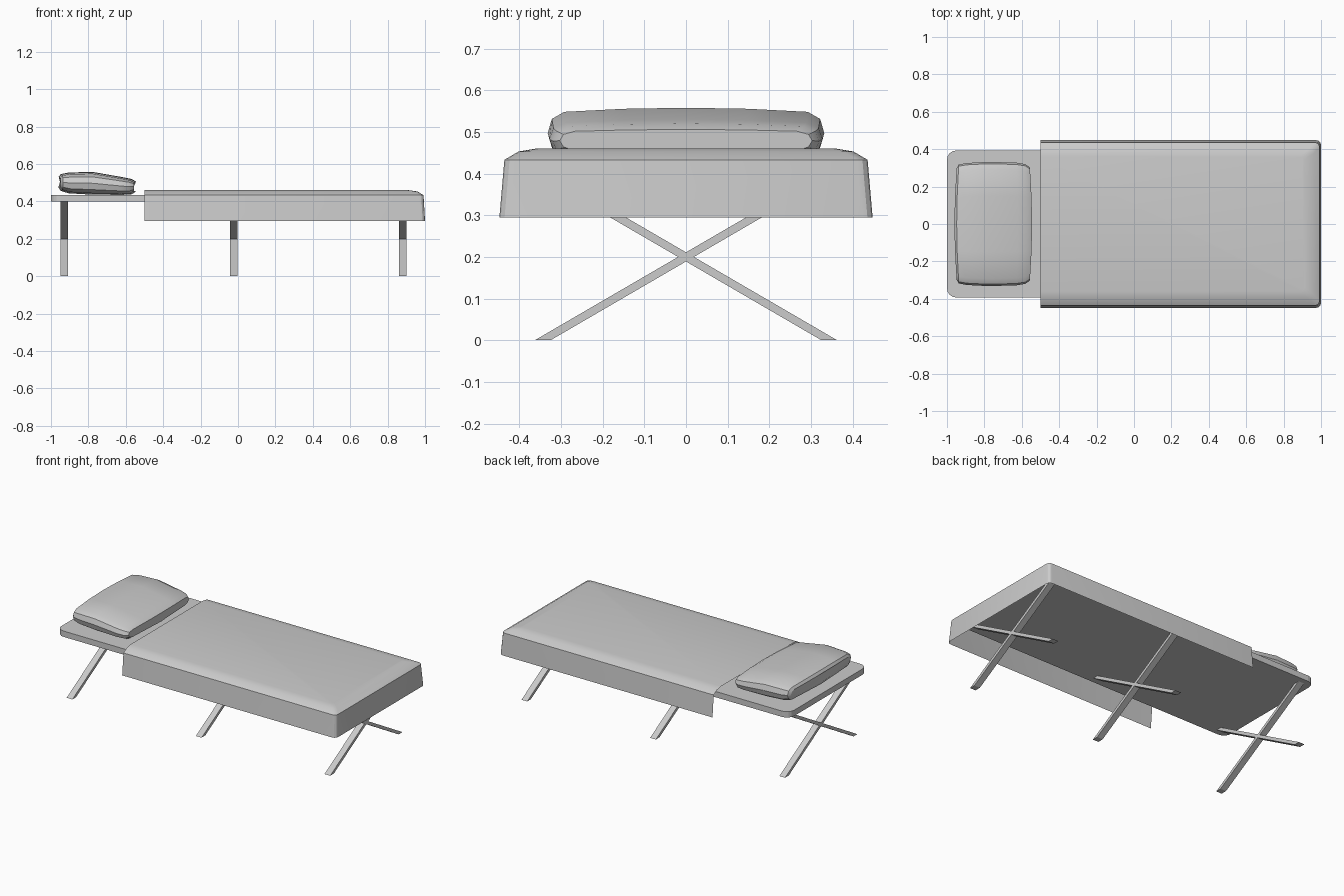
import bpy
from math import sin, cos, pi, radians

if "Cube" in bpy.data.objects:
    bpy.data.objects.remove(bpy.data.objects["Cube"])


def add_mesh(name, verts, faces, smooth=None):
    me = bpy.data.meshes.new(name)
    me.from_pydata(verts, [], faces)
    me.update()
    ob = bpy.data.objects.new(name, me)
    bpy.context.collection.objects.link(ob)
    if smooth:
        bpy.context.view_layer.objects.active = ob
        ob.select_set(True)
        bpy.ops.object.shade_smooth_by_angle(angle=radians(smooth))
        ob.select_set(False)
    return ob


def skin(rings, closed, cap_first, cap_last):
    """Join equal-length rings of points with quads."""
    n = len(rings[0])
    verts = [p for r in rings for p in r]
    faces = []
    for k in range(len(rings) - 1):
        for i in range(n if closed else n - 1):
            j = (i + 1) % n
            faces.append((k * n + i, k * n + j, (k + 1) * n + j, (k + 1) * n + i))
    if cap_first:
        faces.append(tuple(reversed(range(n))))
    if cap_last:
        faces.append(tuple(range((len(rings) - 1) * n, len(rings) * n)))
    return verts, faces


def arc(cx, cy, r, start, segs, z):
    return [(cx + r * cos(start + pi / 2 * i / segs),
             cy + r * sin(start + pi / 2 * i / segs), z) for i in range(segs + 1)]


# Bed board: rounded slab
def board_ring(z):
    x0, x1, h, r = -1.0, 0.988, 0.393, 0.05
    return (arc(x1 - r, -h + r, r, -pi / 2, 4, z) + arc(x1 - r, h - r, r, 0, 4, z)
            + arc(x0 + r, h - r, r, pi / 2, 4, z) + arc(x0 + r, -h + r, r, pi, 4, z))


add_mesh("bed_board", *skin([board_ring(0.398), board_ring(0.435)], True, True, True))


# Blanket: thin draped sheet, open at the head end and underneath
def blanket_ring(xe, h, r, z):
    return ([(-0.5, -h, z)] + arc(xe - r, -h + r, r, -pi / 2, 3, z)
            + arc(xe - r, h - r, r, 0, 3, z) + [(-0.5, h, z)])


blanket = [(1.0, 0.448, 0.025, 0.295), (0.992, 0.436, 0.025, 0.433),
           (0.96, 0.402, 0.025, 0.453), (0.91, 0.36, 0.02, 0.46)]
add_mesh("blanket", *skin([blanket_ring(*b) for b in blanket], False, False, True), smooth=25)


# Pillow: soft cross-sections lofted from head to foot, thicker at the head
side = [(0.88, 0.06), (0.97, 0.22), (1, 0.5), (0.97, 0.78), (0.88, 0.92), (0.45, 0.98)]
outline = ([(0, 0)] + side + [(0, 1)] + [(-y, z) for y, z in reversed(side)])
sections = [(-0.960, 0.475, 0.530, 0.300), (-0.948, 0.456, 0.546, 0.318),
            (-0.905, 0.443, 0.554, 0.326), (-0.78, 0.436, 0.558, 0.332),
            (-0.62, 0.435, 0.530, 0.328), (-0.570, 0.437, 0.520, 0.320),
            (-0.545, 0.452, 0.506, 0.303)]
mid = -0.752
rings = [[(mid + (x - mid) * (1 - 0.06 * y * y), y * w, lo + z * (hi - lo))
          for y, z in outline] for x, lo, hi, w in sections]
add_mesh("pillow", *skin(rings, True, True, True), smooth=30)

# Crossed legs: three pairs of slanted bars with level feet
for i, x in enumerate((-0.93, -0.022, 0.882)):
    for s, tag in ((1, "a"), (-1, "b")):
        bar = [[(px, s * yc + d, z) for yc, d, z in
                ((-0.344, -0.019, 0), (-0.344, 0.019, 0), (0.344, 0.019, 0.4), (0.344, -0.019, 0.4))]
               for px in (x - 0.02, x + 0.02)]
        leg = add_mesh(f"cross_leg_{i + 1}{tag}", *skin(bar, True, True, True))
        if s < 0:
            leg.data.update()

# Consistent outward normals
import bmesh
for ob in bpy.data.objects:
    bm = bmesh.new()
    bm.from_mesh(ob.data)
    bmesh.ops.recalc_face_normals(bm, faces=bm.faces)
    bm.to_mesh(ob.data)
    bm.free()
